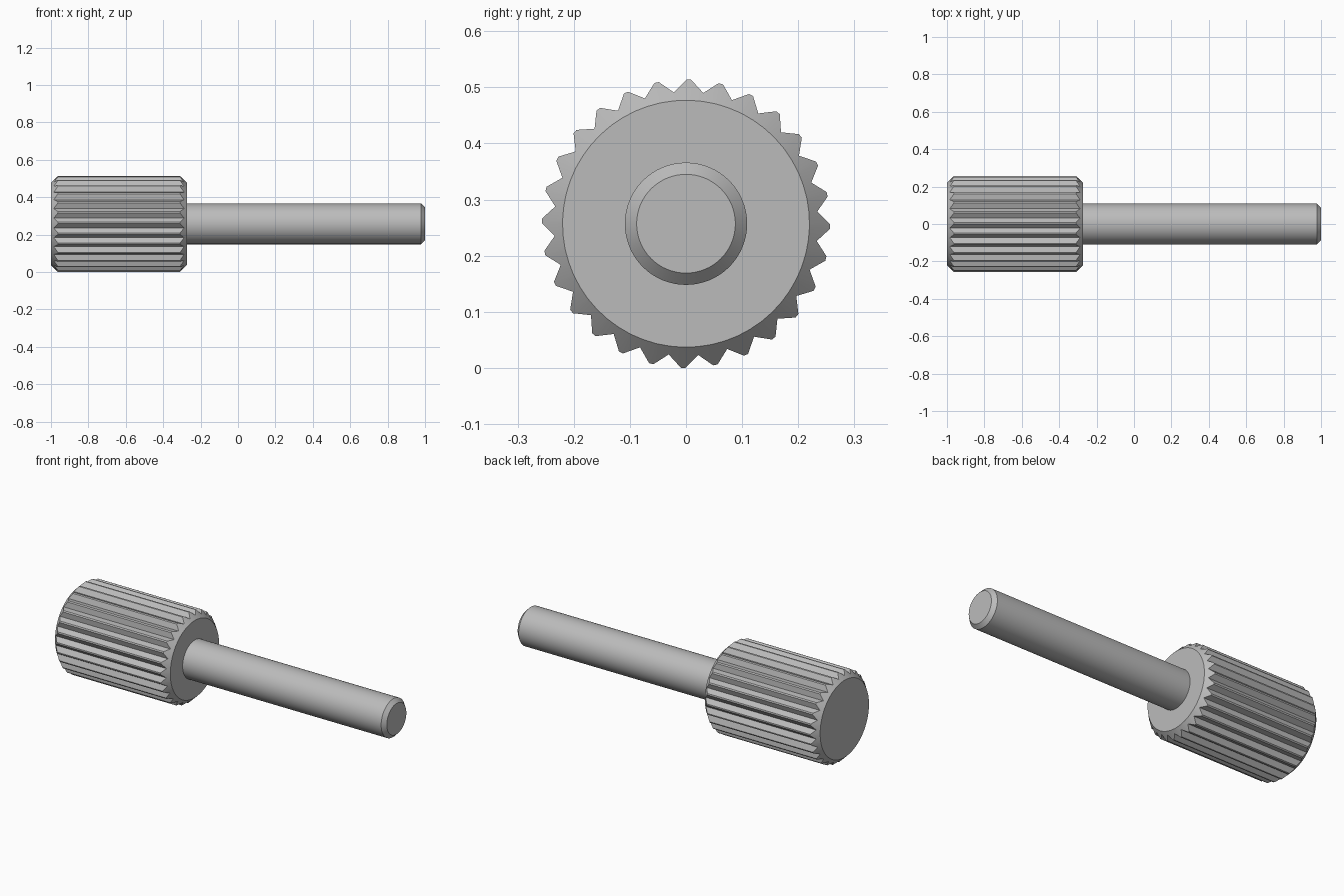
import bpy, bmesh, math

if "Cube" in bpy.data.objects:
    bpy.data.objects.remove(bpy.data.objects["Cube"], do_unlink=True)

AXIS_Z = 0.257
SHOULDER = -0.273   # where the knob meets the shaft

steel = bpy.data.materials.new("grey steel")
steel.use_nodes = True
grey = (0.5, 0.5, 0.5, 1)
steel.diffuse_color = grey
steel.node_tree.nodes["Principled BSDF"].inputs["Base Color"].default_value = grey


def skin_rings(name, rings):
    """Bridge rings of (x, radius, angle) points along the x axis and cap both ends."""
    bm = bmesh.new()
    loops = [[bm.verts.new((x, r * math.sin(a), AXIS_Z + r * math.cos(a)))
              for x, r, a in ring] for ring in rings]
    n = len(loops[0])
    for a, b in zip(loops, loops[1:]):
        for i in range(n):
            j = (i + 1) % n
            bm.faces.new((a[i], a[j], b[j], b[i]))
    bm.faces.new(loops[0])
    bm.faces.new(loops[-1])
    bmesh.ops.recalc_face_normals(bm, faces=bm.faces)
    mesh = bpy.data.meshes.new(name)
    bm.to_mesh(mesh)
    bm.free()
    mesh.materials.append(steel)
    obj = bpy.data.objects.new(name, mesh)
    bpy.context.collection.objects.link(obj)
    bpy.ops.object.select_all(action='DESELECT')
    obj.select_set(True)
    bpy.context.view_layer.objects.active = obj
    bpy.ops.object.shade_smooth_by_angle(angle=math.radians(20))
    return obj


# Knurled knob: V grooves with narrow flat tips, ends cut by a 45 degree chamfer
TEETH, TIP, VALLEY, FACE = 28, 0.257, 0.235, 0.22
pitch = math.tau / TEETH
outline = []
for t in range(TEETH):
    middle = t * pitch + math.radians(1.1)
    outline += [(VALLEY, middle - pitch / 2),
                (TIP, middle - pitch * 0.07),
                (TIP, middle + pitch * 0.07)]
skin_rings("knurled_knob", [
    [(-1, FACE, a) for r, a in outline],
    [(-1 + r - FACE, r, a) for r, a in outline],
    [(SHOULDER - r + FACE, r, a) for r, a in outline],
    [(SHOULDER, FACE, a) for r, a in outline],
])

# Plain round shaft with a chamfered end
SIDES = 64
profile = [(SHOULDER - 0.01, 0.109), (0.979, 0.109), (1, 0.088)]
skin_rings("shaft", [[(x, r, math.tau * i / SIDES) for i in range(SIDES)]
                     for x, r in profile])
